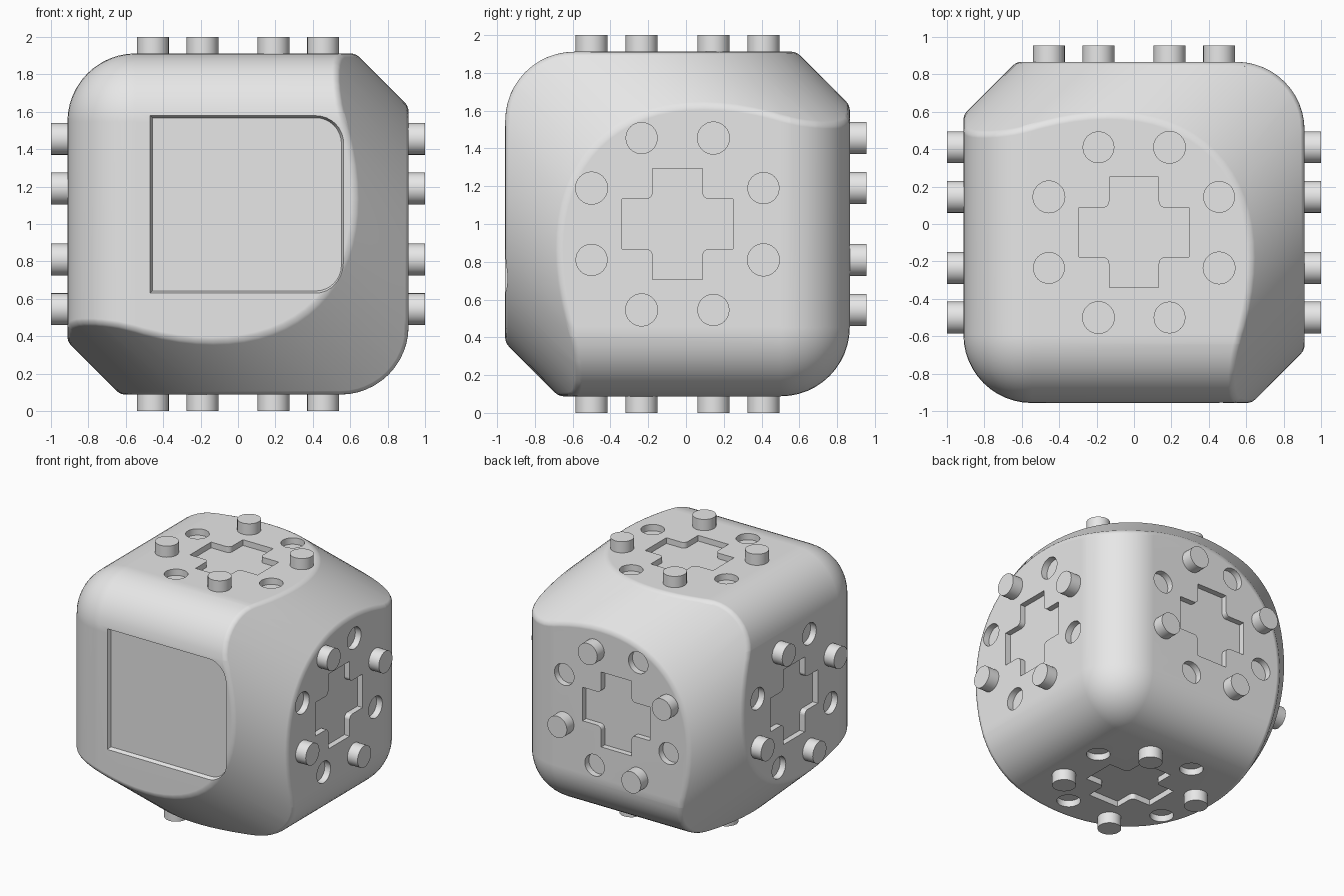
import bpy
import bmesh
from math import pi, cos, sin, radians
from mathutils import Matrix, Vector

default = bpy.data.objects.get("Cube")
if default:
    bpy.data.objects.remove(default, do_unlink=True)

HALF = 0.912                       # half side of the block
CENTRE = Vector((0, -0.045, 1))
X, Y, Z = Vector((1, 0, 0)), Vector((0, 1, 0)), Vector((0, 0, 1))
CORNER_AXIS = Vector((1, 1, -1))   # diagonal through the two rounded corners

grey = bpy.data.materials.new("light grey")
grey.use_nodes = True
grey.diffuse_color = (0.8, 0.8, 0.8, 1)
grey.node_tree.nodes["Principled BSDF"].inputs["Base Color"].default_value = (0.8, 0.8, 0.8, 1)


def make_object(name, bm):
    bmesh.ops.recalc_face_normals(bm, faces=bm.faces)
    mesh = bpy.data.meshes.new(name)
    bm.to_mesh(mesh)
    bm.free()
    mesh.materials.append(grey)
    ob = bpy.data.objects.new(name, mesh)
    bpy.context.collection.objects.link(ob)
    return ob


def boolean(ob, cutter, operation):
    """Apply a boolean and discard the cutter."""
    mod = ob.modifiers.new("cut", 'BOOLEAN')
    mod.object, mod.operation, mod.solver = cutter, operation, 'EXACT'
    cutter.hide_render = True
    graph = bpy.context.evaluated_depsgraph_get()
    mesh = bpy.data.meshes.new_from_object(ob.evaluated_get(graph))
    ob.modifiers.clear()
    ob.data = mesh
    bpy.data.objects.remove(cutter, do_unlink=True)


def smooth(ob):
    bpy.ops.object.select_all(action='DESELECT')
    ob.select_set(True)
    bpy.context.view_layer.objects.active = ob
    bpy.ops.object.shade_smooth_by_angle(angle=radians(30))
    mod = ob.modifiers.new("even shading", 'WEIGHTED_NORMAL')
    mod.keep_sharp = True


def prism(bm, frame, low, high, d0, d1):
    """Solid between two outlines, at depths d0 and d1 from a block side."""
    u, v, n = frame
    rings = [[bm.verts.new(CENTRE + u * a + v * b + n * (HALF + d)) for a, b in outline]
             for outline, d in ((low, d0), (high, d1))]
    count = len(low)
    bm.faces.new(rings[0][::-1])
    bm.faces.new(rings[1])
    for i in range(count):
        j = (i + 1) % count
        bm.faces.new((rings[0][i], rings[0][j], rings[1][j], rings[1][i]))


def arc(cx, cy, r, start, end, steps):
    return [(cx + r * cos(start + (end - start) * i / steps),
             cy + r * sin(start + (end - start) * i / steps)) for i in range(steps + 1)]


def quarter_turns(points):
    """Repeat points four times around the centre."""
    result = []
    for _ in range(4):
        result += points
        points = [(-b, a) for a, b in points]
    return result


def disc(cx, cy, r):
    return arc(cx, cy, r, 0, 2 * pi, 32)[:-1]


def panel(margin):
    """Rectangle with two rounded corners on one side."""
    r = 0.15 - margin
    left, right = -0.47 + margin, 0.565 - margin
    low, high = -0.37 + margin, 0.58 - margin
    return ([(left, high), (left, low)]
            + arc(right - r, low + r, r, -pi / 2, 0, 8)
            + arc(right - r, high - r, r, 0, pi / 2, 8))


# Block: a cube with the edges at two opposite corners rounded
bm = bmesh.new()
bmesh.ops.create_cube(bm, size=2 * HALF)
round_corners = [v for v in bm.verts if abs(v.co.dot(CORNER_AXIS)) > 2.5 * HALF]
round_edges = [e for v in round_corners for e in v.link_edges]
bmesh.ops.bevel(bm, geom=round_edges, offset=0.365, offset_type='OFFSET',
                segments=12, profile=0.5, affect='EDGES')
bmesh.ops.translate(bm, vec=CENTRE, verts=bm.verts)
block = make_object("block", bm)

# Trim the remaining edges with a cylinder along the diagonal
bm = bmesh.new()
turn = CORNER_AXIS.to_track_quat('Z', 'Y').to_matrix().to_4x4()
bmesh.ops.create_cone(bm, cap_ends=True, segments=96, radius1=1.09, radius2=1.09,
                      depth=4, matrix=Matrix.Translation(CENTRE) @ turn)
boolean(block, make_object("trim_cylinder", bm), 'INTERSECT')

# Soften the trimmed seam
bm = bmesh.new()
bm.from_mesh(block.data)
bmesh.ops.remove_doubles(bm, verts=bm.verts, dist=0.004)
seam = [e for e in bm.edges if len(e.link_faces) == 2 and e.calc_face_angle(0) > radians(28)]
bmesh.ops.bevel(bm, geom=seam, offset=0.025, offset_type='OFFSET', segments=3,
                profile=0.5, affect='EDGES', clamp_overlap=False)
bm.to_mesh(block.data)
bm.free()

# Connector layout: cross recess, alternating studs and sockets
cross = quarter_turns([(0.295, -0.132), (0.295, 0.132)]
                      + arc(0.167, 0.167, 0.035, 1.5 * pi, pi, 5))
stud_spots = quarter_turns([(0.455, 0.19)])
socket_spots = quarter_turns([(0.19, 0.455)])
connector_sides = [(Y, Z, X), (-Y, Z, -X), (X, Y, Z), (-X, Y, -Z), (-X, Z, Y)]

recesses, pegs = bmesh.new(), bmesh.new()
for side in connector_sides:
    prism(recesses, side, cross, cross, -0.045, 0.05)
    for a, b in socket_spots:
        prism(recesses, side, disc(a, b, 0.085), disc(a, b, 0.085), -0.05, 0.05)
    for a, b in stud_spots:
        prism(pegs, side, disc(a, b, 0.085), disc(a, b, 0.085), -0.02, 0.088)

# Shallow panel on the front
prism(recesses, (X, Z, -Y), panel(0.012), panel(-0.012), -0.03, 0.03)

boolean(block, make_object("recess_cutter", recesses), 'DIFFERENCE')
smooth(block)
smooth(make_object("studs", pegs))
